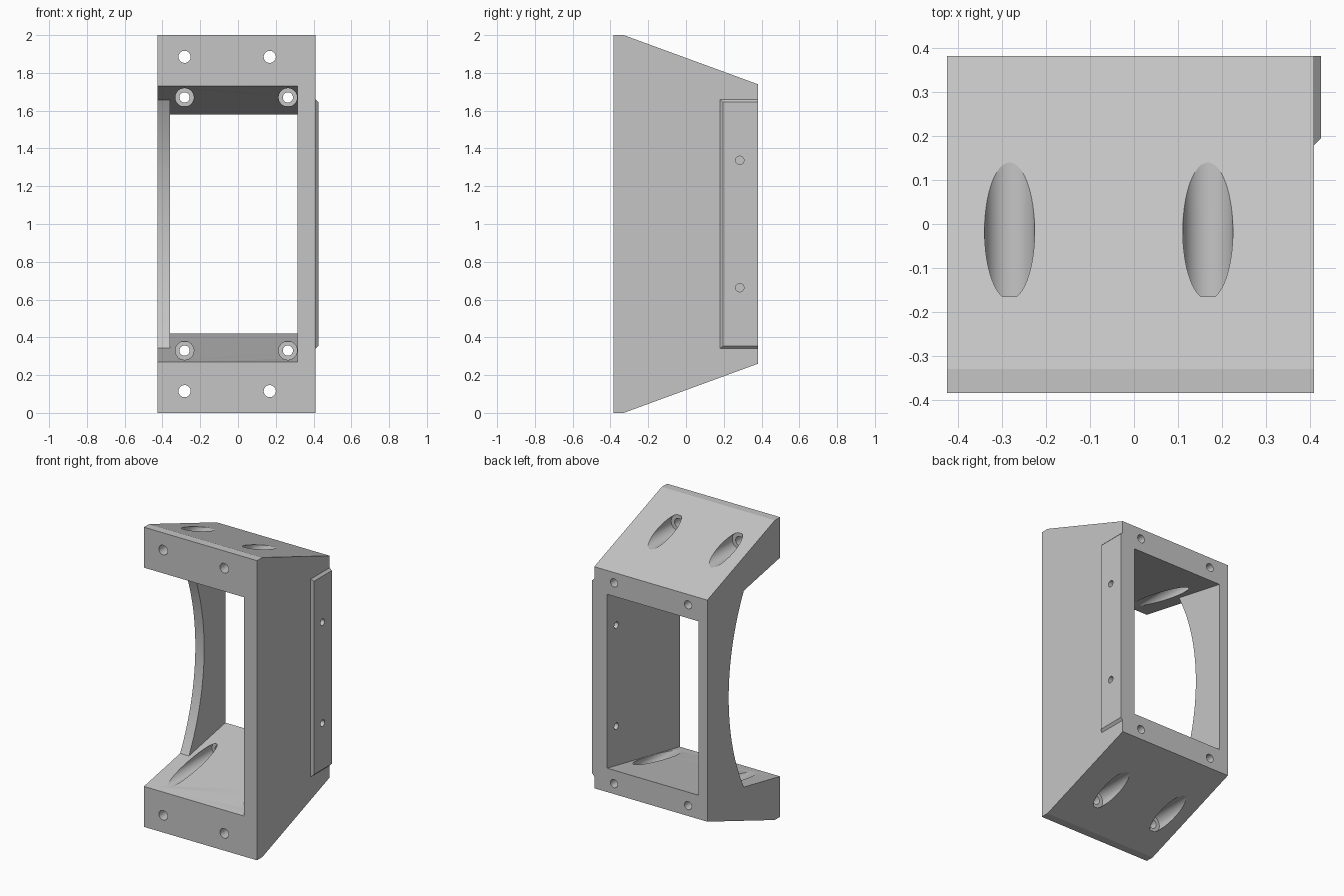
import bpy, bmesh, math
from mathutils import Matrix, Vector

cube = bpy.data.objects.get("Cube")
if cube:
    bpy.data.objects.remove(cube, do_unlink=True)

grey = bpy.data.materials.new("plain grey")
grey.use_nodes = True
colour = (0.56, 0.56, 0.56, 1)
grey.diffuse_color = colour
grey.node_tree.nodes["Principled BSDF"].inputs["Base Color"].default_value = colour


def finish(name, bm):
    bmesh.ops.recalc_face_normals(bm, faces=bm.faces)
    mesh = bpy.data.meshes.new(name)
    bm.to_mesh(mesh)
    bm.free()
    mesh.materials.append(grey)
    ob = bpy.data.objects.new(name, mesh)
    bpy.context.collection.objects.link(ob)
    return ob


def prism(name, profile, x0, x1, end_profile=None):
    """Solid between a (y, z) profile at x0 and one at x1."""
    bm = bmesh.new()
    a = [bm.verts.new((x0, y, z)) for y, z in profile]
    b = [bm.verts.new((x1, y, z)) for y, z in end_profile or profile]
    bm.faces.new(a)
    bm.faces.new(b)
    for i in range(len(a)):
        j = (i + 1) % len(a)
        bm.faces.new((a[i], a[j], b[j], b[i]))
    return finish(name, bm)


def rod(name, start, length, radius, axis):
    """Cylinder from start along the X or Y axis."""
    turn = Matrix.Rotation(math.pi / 2, 4, "Y" if axis == "X" else "X")
    step = Vector((length / 2, 0, 0) if axis == "X" else (0, length / 2, 0))
    bm = bmesh.new()
    bmesh.ops.create_cone(bm, cap_ends=True, segments=64, radius1=radius, radius2=radius,
                          depth=length, matrix=Matrix.Translation(Vector(start) + step) @ turn)
    return finish(name, bm)


def combine(target, tool, operation="DIFFERENCE"):
    mod = target.modifiers.new("cut", "BOOLEAN")
    mod.operation = operation
    mod.solver = "EXACT"
    mod.object = tool
    bpy.context.view_layer.objects.active = target
    bpy.ops.object.modifier_apply(modifier=mod.name)
    bpy.data.objects.remove(tool, do_unlink=True)


def rect(y0, y1, z0, z1):
    return [(y0, z0), (y1, z0), (y1, z1), (y0, z1)]


def mirrored(lower):
    """Close a lower (y, z) outline with its mirror image about z = 1."""
    return lower + [(y, 2 - z) for y, z in reversed(lower)]


FRONT, BACK = -0.385, 0.382
LEFT_X, RIGHT_X = -0.425, 0.41

# Wedge-shaped housing, left long at the back and trimmed later
slope = 0.366
housing = prism("housing", mirrored([(FRONT, 0), (-0.33, 0), (0.6, 0.93 * slope)]),
                LEFT_X, RIGHT_X)

# Raised side pad with bevelled edges
pad = prism("side_pad", rect(0.165, 0.55, 0.325, 1.675), 0.395, 0.425,
            rect(0.195, 0.55, 0.355, 1.645))
combine(housing, pad, "UNION")

# Flat back
combine(housing, prism("back_trim", rect(BACK, 1, -1, 3), -1, 1))

# Tapered through opening, keeping a side wall with a concave front edge
inner = 0.195
opening = prism("opening", mirrored([(FRONT - 0.2, 0.27 - 0.2 * inner),
                                     (0.6, 0.27 + (0.6 - FRONT) * inner)]), -0.6, 0.315)
radius, deepest = 1.42, 0.157
arc = []
for i in range(49):
    t = math.radians(-36 + 1.5 * i)
    arc.append((deepest - radius + radius * math.cos(t), 1 + radius * math.sin(t)))
wall = prism("side_wall", arc + [(1, arc[-1][1]), (1, arc[0][1])], -0.8, -0.36)
combine(opening, wall)
combine(housing, opening)

# Screw holes, the same at top and bottom
for side in (-1, 1):
    for x in (-0.283, 0.168):
        z = 1 + side * 0.885
        combine(housing, rod("front_hole", (x, -0.6, z), 1.2, 0.032, "Y"))
        combine(housing, rod("front_counterbore", (x, -0.165, z), 0.9, 0.057, "Y"))
    for x in (-0.283, 0.264):
        z = 1 + side * 0.67
        combine(housing, rod("back_hole", (x, 0, z), 0.6, 0.027, "Y"))
        combine(housing, rod("back_counterbore", (x, -0.6, z), 0.8, 0.049, "Y"))
    combine(housing, rod("pad_hole", (0.25, 0.285, 1 + side * 0.337), 0.3, 0.022, "X"))

# Smooth bores with crisp edges
bpy.ops.object.select_all(action="DESELECT")
housing.select_set(True)
bpy.context.view_layer.objects.active = housing
bpy.ops.object.shade_smooth_by_angle(angle=math.radians(20))
